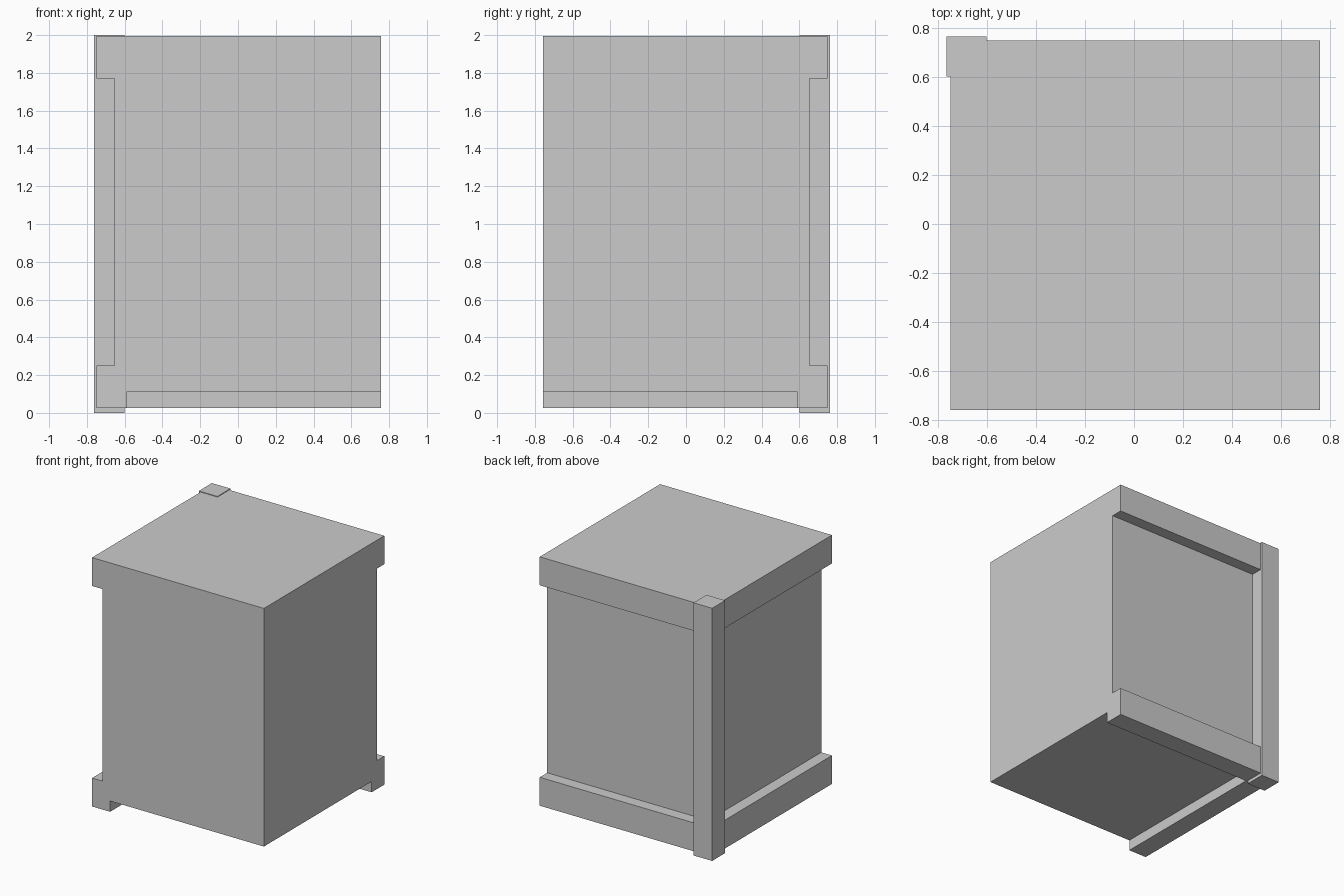
import bpy
import bmesh

cube = bpy.data.objects.get("Cube")
if cube:
    bpy.data.objects.remove(cube, do_unlink=True)

grey = bpy.data.materials.new("plain grey")
grey.use_nodes = True
grey.diffuse_color = (0.6, 0.6, 0.6, 1)
grey.node_tree.nodes["Principled BSDF"].inputs["Base Color"].default_value = (0.6, 0.6, 0.6, 1)

EDGE = 0.757    # flat front and left faces
BAND = 0.748    # outer face of the bands
PANEL = 0.655   # recessed panels
FOOT = 0.59     # inner face of the base rim
POST = 0.763    # outer faces of the corner post


def prism(name, outline, bottom, top):
    """Extrude a plan outline upwards between two heights."""
    bm = bmesh.new()
    face = bm.faces.new([bm.verts.new((x, y, bottom)) for x, y in outline])
    sides = bmesh.ops.extrude_face_region(bm, geom=[face])["geom"]
    moved = [v for v in sides if isinstance(v, bmesh.types.BMVert)]
    bmesh.ops.translate(bm, verts=moved, vec=(0, 0, top - bottom))
    bmesh.ops.recalc_face_normals(bm, faces=bm.faces[:])
    mesh = bpy.data.meshes.new(name)
    bm.to_mesh(mesh)
    bm.free()
    mesh.materials.append(grey)
    obj = bpy.data.objects.new(name, mesh)
    bpy.context.collection.objects.link(obj)
    return obj


def box_plan(x0, x1, y0, y1):
    return [(x0, y0), (x1, y0), (x1, y1), (x0, y1)]


def corner_plan(inner, outer):
    """L-shaped strip along the right and back sides."""
    return [(-outer, -EDGE), (-inner, -EDGE), (-inner, inner),
            (EDGE, inner), (EDGE, outer), (-outer, outer)]


# Main block with recessed right and back panels
prism("cabinet_body", box_plan(-PANEL, EDGE, -EDGE, PANEL), 0.11, 1.995)

# Raised bands along the top and bottom of the panels
prism("top_band", corner_plan(PANEL, BAND), 1.77, 1.995)
prism("bottom_band", corner_plan(PANEL, BAND), 0.025, 0.25)

# Base rim running under the block
prism("base_rim", corner_plan(FOOT, PANEL), 0.025, 0.11)

# Square post at the back right corner
prism("corner_post", box_plan(-POST, -0.6, 0.6, POST), 0, 2)
